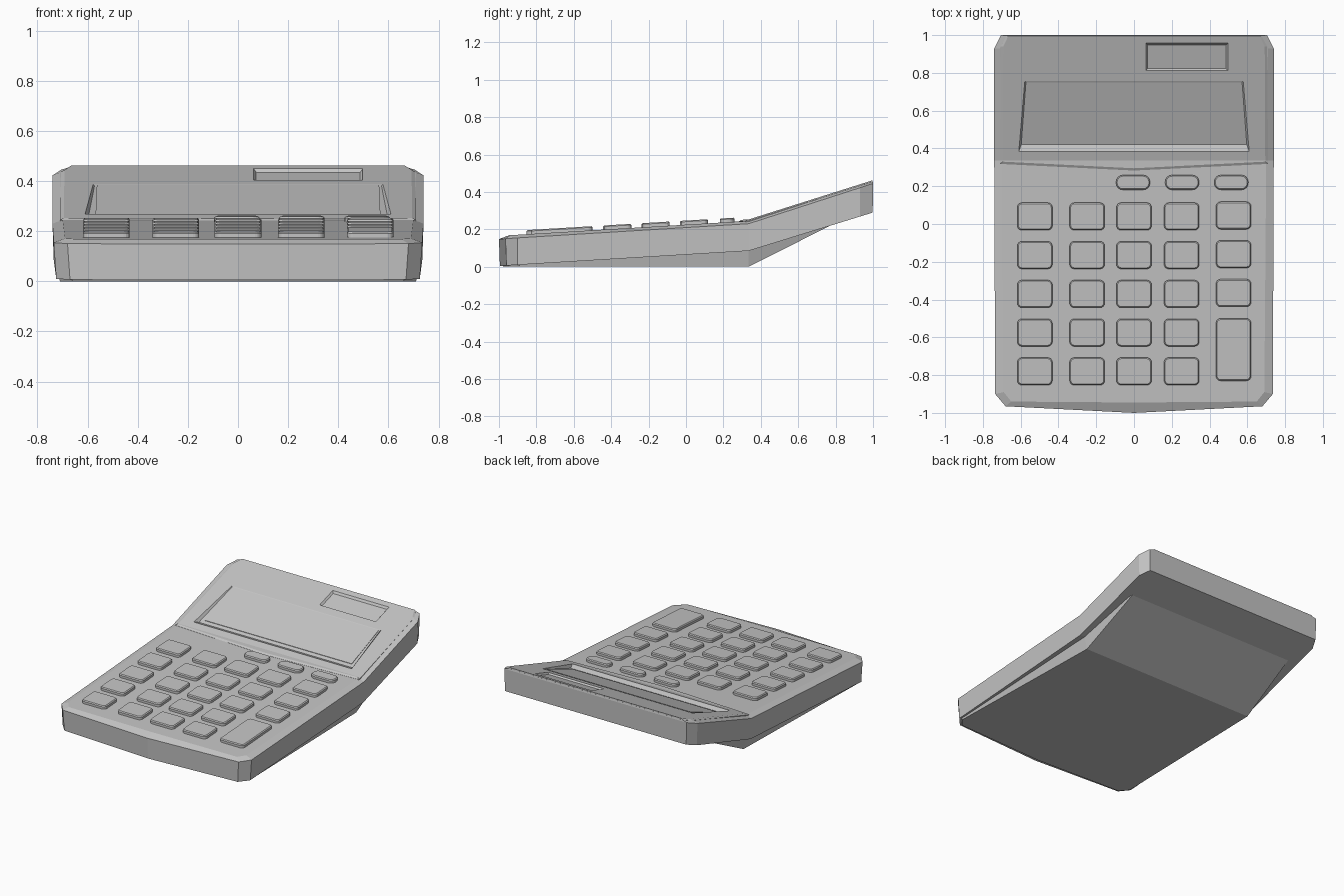
import bpy, bmesh, math

cube = bpy.data.objects.get("Cube")
if cube:
    bpy.data.objects.remove(cube)

grey = bpy.data.materials.new("grey plastic")
grey.use_nodes = True
GREY = (0.55, 0.55, 0.55, 1)
grey.diffuse_color = GREY
grey.node_tree.nodes["Principled BSDF"].inputs["Base Color"].default_value = GREY

FOLD = 0.335


def slope(front, fold, rear):
    """Height along y: straight from front to the fold, then to the rear."""
    def height(y):
        if y < FOLD:
            return front + (fold - front) * (y + 1) / (FOLD + 1)
        return fold + (rear - fold) * (y - FOLD) / (1 - FOLD)
    return height


deck = slope(0.165, 0.245, 0.455)
rim = slope(0.148, 0.23, 0.445)
belly = slope(0.004, 0.085, 0.29)


def above(offset, base=deck):
    return lambda y: base(y) + offset


def sym(half):
    """Mirror a half outline that runs from front to rear on +x."""
    return half + [(-x, y) for x, y in reversed(half) if x > 0]


def rect(cx, cy, w, h):
    return [(cx + sx * w / 2, cy + sy * h / 2)
            for sx, sy in ((-1, -1), (1, -1), (1, 1), (-1, 1))]


def rounded(cx, cy, w, h, r, steps=4):
    pts = []
    for k, (sx, sy) in enumerate(((1, 1), (-1, 1), (-1, -1), (1, -1))):
        for i in range(steps + 1):
            a = math.pi / 2 * (k + i / steps)
            pts.append((cx + sx * (w / 2 - r) + r * math.cos(a),
                        cy + sy * (h / 2 - r) + r * math.sin(a)))
    return pts


def loft(name, rings, heights):
    """Stack outlines, crease them at the fold, then lift each to its height."""
    bm = bmesh.new()
    loops = [[bm.verts.new((x, y, level)) for x, y in ring]
             for level, ring in enumerate(rings)]
    n = len(rings[0])
    for low, high in zip(loops, loops[1:]):
        for i in range(n):
            j = (i + 1) % n
            bm.faces.new((low[i], low[j], high[j], high[i]))
    bm.faces.new(loops[0][::-1])
    bm.faces.new(loops[-1])
    bmesh.ops.bisect_plane(bm, geom=bm.verts[:] + bm.edges[:] + bm.faces[:],
                           dist=0.0001, plane_co=(0, FOLD, 0), plane_no=(0, 1, 0))
    for v in bm.verts:
        v.co.z = heights[round(v.co.z)](v.co.y)
    bmesh.ops.recalc_face_normals(bm, faces=bm.faces[:])
    mesh = bpy.data.meshes.new(name)
    bm.to_mesh(mesh)
    bm.free()
    mesh.materials.append(grey)
    obj = bpy.data.objects.new(name, mesh)
    bpy.context.collection.objects.link(obj)
    return obj


def combine(target, tool, operation):
    mod = target.modifiers.new(operation, 'BOOLEAN')
    mod.operation, mod.object, mod.solver = operation, tool, 'EXACT'
    bpy.context.view_layer.objects.active = target
    bpy.ops.object.modifier_apply(modifier=mod.name)
    bpy.data.objects.remove(tool)


# Case shell with chamfered corners and a sloped top edge
foot = sym([(0, -0.995), (0.67, -0.96), (0.725, -0.9), (0.735, FOLD), (0.735, 0.93), (0.70, 0.998)])
edge = sym([(0, -1), (0.68, -0.965), (0.735, -0.9), (0.74, FOLD), (0.74, 0.93), (0.705, 1)])
top = sym([(0, -0.945), (0.65, -0.94), (0.69, -0.89), (0.70, FOLD), (0.71, 0.93), (0.675, 0.998)])
case = loft("case", [foot, edge, top], [belly, rim, deck])

# Raised display housing with a pointed front edge
house_low = sym([(0, 0.283), (0.71, 0.318), (0.705, 0.94), (0.675, 0.997)])
house_top = sym([(0, 0.295), (0.695, 0.33), (0.692, 0.94), (0.665, 0.996)])
combine(case, loft("housing", [house_low, house_low, house_top],
                   [above(-0.03), above(0.001), above(0.008)]), 'UNION')


# Display recess, deep at its front and fading out at its rear
def display_floor(y):
    return deck(y) + 0.006 - 0.022 * (0.75 - y) / 0.33


surface = above(0.008)
opening = sym([(0.61, 0.383), (0.578, 0.757)])
combine(case, loft("display_cut", [sym([(0.597, 0.42), (0.572, 0.75)]), opening, opening],
                   [display_floor, surface, above(0.05)]), 'DIFFERENCE')
loft("display", [sym([(0.568, 0.445), (0.563, 0.748)])] * 2,
     [above(-0.004, display_floor), above(0.003, display_floor)])

# Solar cell recess
cell = rect(0.28, 0.885, 0.435, 0.145)
combine(case, loft("cell_cut", [rect(0.28, 0.885, 0.415, 0.125), cell, cell],
                   [above(-0.004), surface, above(0.05)]), 'DIFFERENCE')

# Wedge-shaped underside that the case rests on
def wedge(y):
    return max(0, (y - FOLD) / (0.77 - FOLD)) * belly(0.77)


loft("base", [sym([(0, -0.975), (0.66, -0.945), (0.71, -0.89), (0.68, FOLD), (0.66, 0.77)]),
              sym([(0, -0.985), (0.665, -0.95), (0.715, -0.89), (0.70, FOLD), (0.67, 0.775)])],
     [wedge, above(0.006, belly)])


# Keys
def key(name, x, y, w, h, r):
    body = rounded(x, y, w, h, r)
    cap = rounded(x, y, w - 0.012, h - 0.012, r - 0.006)
    loft(name, [body, body, cap], [above(-0.01), above(0.016), above(0.022)])


columns = (-0.525, -0.248, 0, 0.252, 0.527)
for row in range(5):
    for col, x in enumerate(columns):
        if col < 4 or row < 3:
            key(f"key_{row}_{col}", x, 0.04 - 0.205 * row + 0.005 * (col == 4), 0.186, 0.146, 0.025)
key("tall_key", columns[4], -0.665, 0.186, 0.33, 0.025)
for i, x in enumerate((-0.005, 0.255, 0.515)):
    key(f"oval_key_{i}", x, 0.22, 0.18, 0.078, 0.036)
